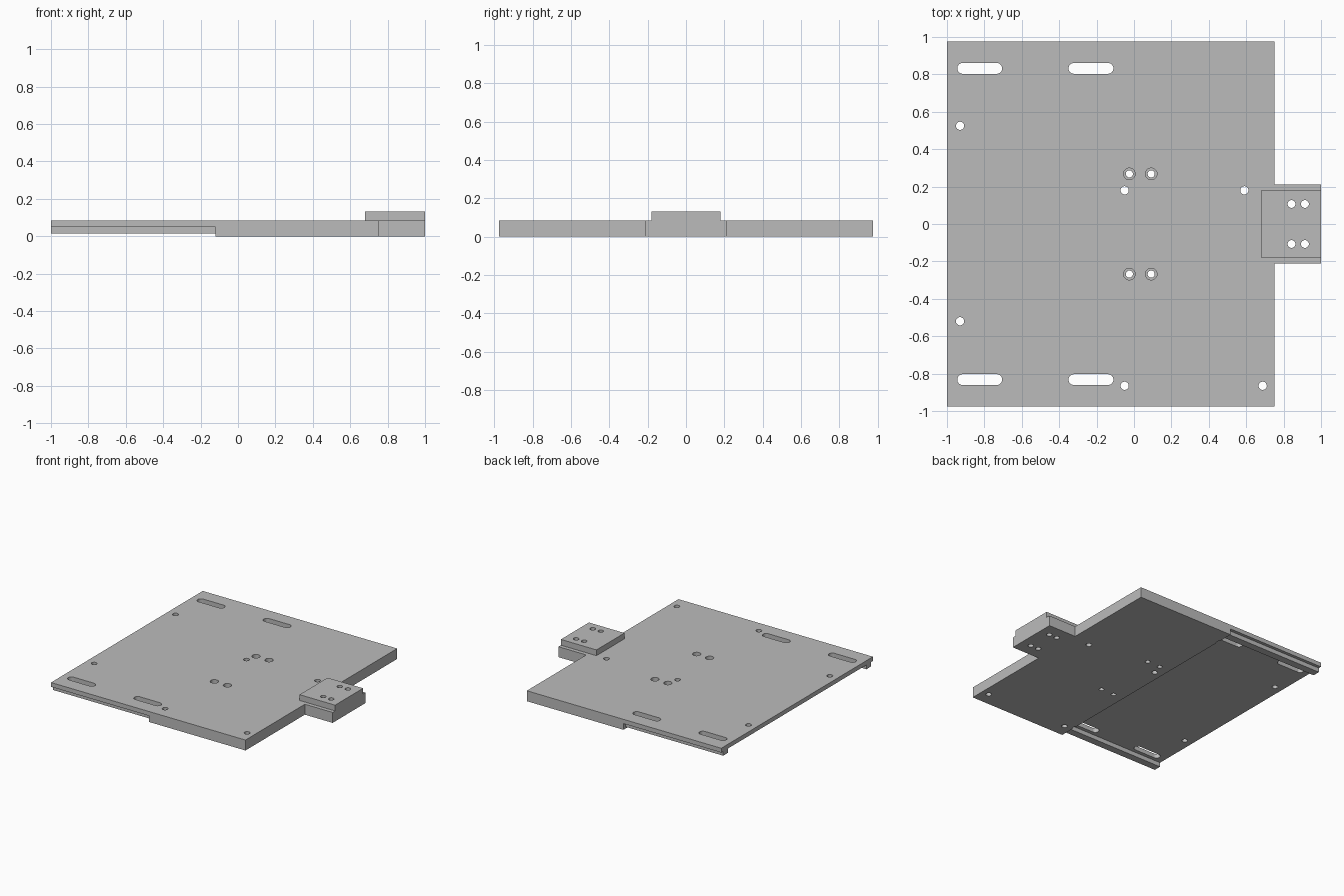
import bpy
import bmesh
import math

cube = bpy.data.objects.get("Cube")
if cube:
    bpy.data.objects.remove(cube, do_unlink=True)

grey = bpy.data.materials.new("plain grey")
grey.use_nodes = True
colour = (0.5, 0.5, 0.5, 1)
grey.diffuse_color = colour
grey.node_tree.nodes["Principled BSDF"].inputs["Base Color"].default_value = colour


def make_object(name, bm):
    bmesh.ops.recalc_face_normals(bm, faces=bm.faces)
    mesh = bpy.data.meshes.new(name)
    bm.to_mesh(mesh)
    bm.free()
    mesh.materials.append(grey)
    obj = bpy.data.objects.new(name, mesh)
    bpy.context.collection.objects.link(obj)
    return obj


def add_prism(bm, points, direction):
    """Extrude a closed outline along a direction."""
    face = bm.faces.new([bm.verts.new(p) for p in points])
    result = bmesh.ops.extrude_face_region(bm, geom=[face], use_keep_orig=True)
    top = [v for v in result["geom"] if isinstance(v, bmesh.types.BMVert)]
    bmesh.ops.translate(bm, verts=top, vec=direction)


def box(name, x, y, z):
    bm = bmesh.new()
    corners = [(x[0], y[0]), (x[1], y[0]), (x[1], y[1]), (x[0], y[1])]
    add_prism(bm, [(a, b, z[0]) for a, b in corners], (0, 0, z[1] - z[0]))
    return make_object(name, bm)


def holes(name, centres, radius, stretch=0, base=-0.1, sides=32):
    """Upright round cutters; stretch turns them into slots along x."""
    bm = bmesh.new()
    for cx, cy in centres:
        outline = []
        for i in range(sides):
            a = (i + 0.5) * math.tau / sides
            shift = math.copysign(stretch, math.cos(a))
            outline.append((cx + shift + radius * math.cos(a),
                            cy + radius * math.sin(a), base))
        add_prism(bm, outline, (0, 0, 0.4))
    cutter = make_object(name, bm)
    cutter.hide_render = True
    return cutter


def cut(obj, cutter):
    mod = obj.modifiers.new("cut", 'BOOLEAN')
    mod.operation = 'DIFFERENCE'
    mod.solver = 'EXACT'
    mod.object = cutter
    bpy.context.view_layer.objects.active = obj
    bpy.ops.object.modifier_apply(modifier=mod.name)


TOP, LEDGE, STEP, EDGE, HALF = 0.085, 0.05, -0.12, 0.75, 0.975

# Base plate: stepped side profile run across the width
bm = bmesh.new()
profile = [(-1, LEDGE), (STEP, LEDGE), (STEP, 0), (EDGE, 0), (EDGE, TOP), (-1, TOP)]
add_prism(bm, [(x, -HALF, z) for x, z in profile], (0, 2 * HALF, 0))
plate = make_object("base_plate", bm)

# Tab and the raised block on it
tab = box("side_tab", (EDGE, 1), (-0.212, 0.212), (0, TOP))
block = box("raised_block", (0.68, 1), (-0.18, 0.18), (TOP, 0.132))

# Rails under the thin half
for side, name in ((-1, "front_rail"), (1, "back_rail")):
    y = sorted((side * (HALF - 0.025), side * (HALF - 0.085)))
    box(name, (-1, STEP), y, (0.015, LEDGE))

# Holes and slots
bolt_holes = [(-0.93, 0.525), (-0.93, -0.52), (-0.05, 0.18), (0.59, 0.18),
              (-0.05, -0.865), (0.688, -0.865)]
centre_holes = [(x, y) for x in (-0.025, 0.092) for y in (-0.268, 0.268)]
slots = [(x, y) for x in (-0.825, -0.23) for y in (-0.832, 0.832)]
tab_holes = [(x, y) for x in (0.842, 0.914) for y in (-0.107, 0.107)]

tab_cutter = holes("tab_cutter", tab_holes, 0.021)
jobs = [(plate, holes("bolt_cutter", bolt_holes, 0.022)),
        (plate, holes("centre_cutter", centre_holes, 0.019)),
        (plate, holes("counterbore_cutter", centre_holes, 0.031, base=0.045)),
        (plate, holes("slot_cutter", slots, 0.029, stretch=0.091)),
        (tab, tab_cutter), (block, tab_cutter)]
for target, cutter in jobs:
    cut(target, cutter)
for cutter in {c for _, c in jobs}:
    bpy.data.objects.remove(cutter, do_unlink=True)
